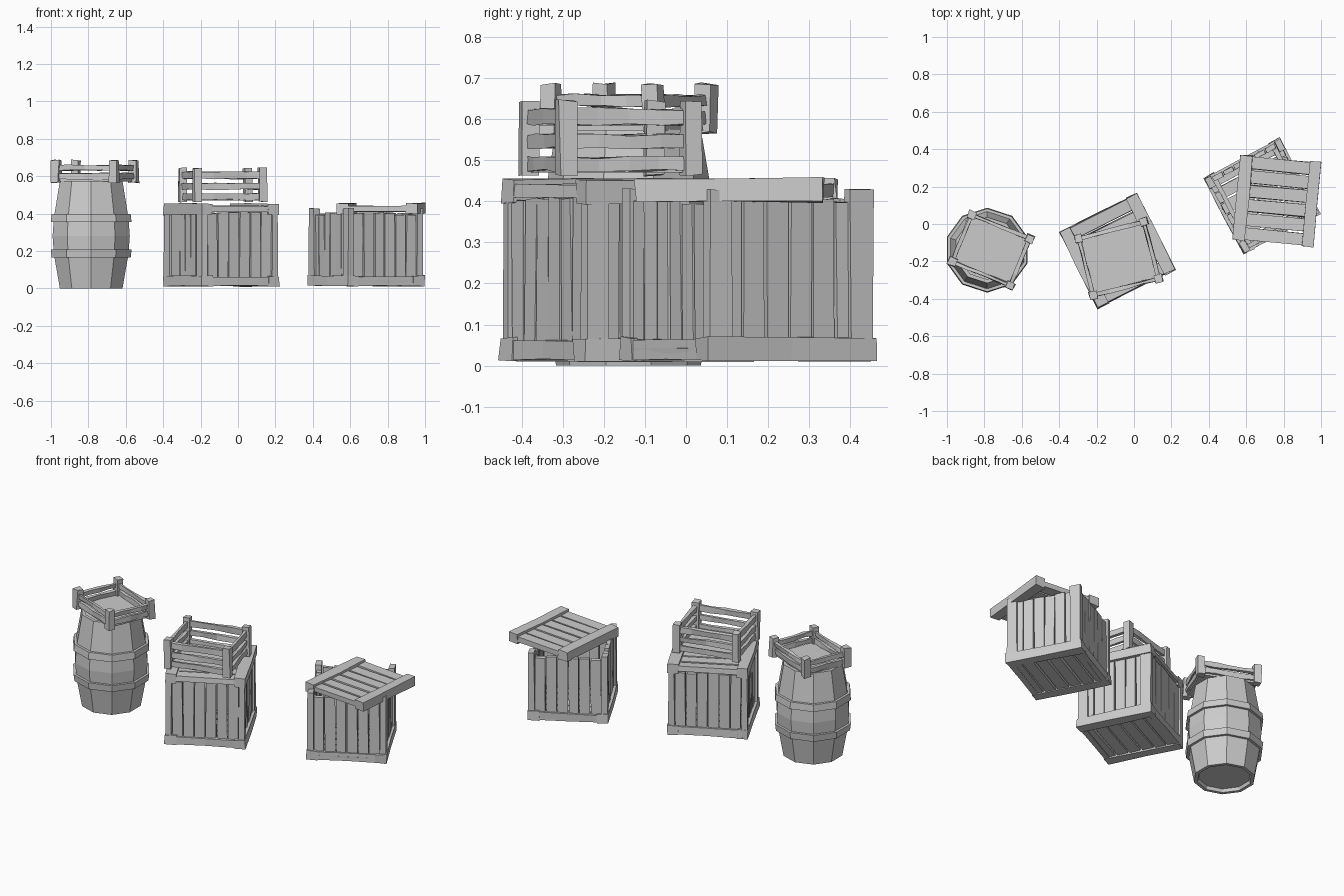
import bpy, bmesh, math, random
from mathutils import Matrix, Vector

if "Cube" in bpy.data.objects:
    bpy.data.objects.remove(bpy.data.objects["Cube"])

random.seed(4)


def board(bm, lo, hi, jit=0.003, segs=1):
    """Box from lo to hi, cut along its longest axis, with rough-hewn corners."""
    ax = max(range(3), key=lambda i: hi[i] - lo[i])
    u, v = (ax + 1) % 3, (ax + 2) % 3
    rings = []
    for s in range(segs + 1):
        ring = []
        for a, b in ((0, 0), (1, 0), (1, 1), (0, 1)):
            p = Vector()
            p[ax] = lo[ax] + (hi[ax] - lo[ax]) * s / segs
            p[u] = (lo, hi)[a][u]
            p[v] = (lo, hi)[b][v]
            p += Vector([random.uniform(-jit, jit) for _ in range(3)])
            ring.append(bm.verts.new(p))
        rings.append(ring)
    bm.faces.new(rings[0][::-1])
    bm.faces.new(rings[-1])
    for r0, r1 in zip(rings, rings[1:]):
        for i in range(4):
            j = (i + 1) % 4
            bm.faces.new((r0[i], r0[j], r1[j], r1[i]))


def finish(name, bm, loc=(0, 0, 0), deg=0):
    bmesh.ops.recalc_face_normals(bm, faces=bm.faces)
    me = bpy.data.meshes.new(name)
    bm.to_mesh(me)
    bm.free()
    ob = bpy.data.objects.new(name, me)
    ob.matrix_world = Matrix.Translation(loc) @ Matrix.Rotation(math.radians(deg), 4, 'Z')
    bpy.context.collection.objects.link(ob)
    return ob


def panel(name, loc, deg, z0, z1, hx, hy, p0, p1):
    """Lid or floor: two edge rails along y with planks between them."""
    bm = bmesh.new()
    rw, n = 0.065, 6
    for s in (-1, 1):
        xs = sorted((s * hx, s * (hx - rw)))
        board(bm, (xs[0], -hy, z0), (xs[1], hy, z1), 0.004, 2)
    w = 2 * hy / n
    for i in range(n):
        y = -hy + i * w
        board(bm, (-hx + 0.02, y + 0.005, p0), (hx - 0.02, y + w - 0.005, p1))
    return finish(name, bm, loc, deg)


def crate(name, loc, deg, top, post_top):
    """Crate walls: corner posts and vertical planks, plus a floor panel."""
    h = 0.228
    bm = bmesh.new()
    for sx in (-1, 1):
        for sy in (-1, 1):
            xs = sorted((sx * h, sx * (h - 0.035)))
            ys = sorted((sy * (h - 0.003), sy * (h - 0.065)))
            board(bm, (xs[0], ys[0], 0.02), (xs[1], ys[1], post_top))
    n, span, inn, out = 6, 0.192, 0.19, 0.216
    w = 2 * span / n
    for s in (-1, 1):
        a, b = sorted((s * inn, s * out))
        for i in range(n):
            t = -span + i * w
            z = top + random.uniform(-0.008, 0.004)
            board(bm, (a, t + 0.003, 0.025), (b, t + w - 0.003, z))
            board(bm, (t + 0.003, a, 0.025), (t + w - 0.003, b, z))
        # lower edge rails on the plank ends
        a, b = sorted((s * 0.195, s * h))
        board(bm, (-0.2, a, 0.015), (0.2, b, 0.062), 0.003, 2)
    finish(name + "_walls", bm, loc, deg)
    panel(name + "_floor", loc, deg, 0.012, 0.068, 0.232, 0.231, 0.018, 0.045)


def tray(name, loc, deg, hx, hy, height, slats):
    """Slatted tray: four posts, rows of wavy slats and a thin bottom."""
    bm = bmesh.new()
    p = 0.021
    for sx in (-1, 1):
        for sy in (-1, 1):
            board(bm, (sx * hx - p, sy * hy - p, 0), (sx * hx + p, sy * hy + p, height), 0.004)
    for z0, z1 in slats:
        for s in (-1, 1):
            board(bm, (-hx, s * hy - 0.009, z0), (hx, s * hy + 0.009, z1), 0.004, 4)
            board(bm, (s * hx - 0.009, -hy, z0), (s * hx + 0.009, hy, z1), 0.004, 4)
    board(bm, (-hx, -hy, 0.006), (hx, hy, 0.018), 0)
    return finish(name, bm, loc, deg)


def lathe(name, profile, loc, sides=10, closed=False):
    bm = bmesh.new()
    rings = []
    for r, z in profile:
        ring = []
        for i in range(sides):
            a = math.pi / 2 + 2 * math.pi * i / sides
            ring.append(bm.verts.new((r * math.cos(a), r * math.sin(a), z)))
        rings.append(ring)
    pairs = list(zip(rings, rings[1:]))
    if closed:
        pairs.append((rings[-1], rings[0]))
    else:
        bm.faces.new(rings[0])
        bm.faces.new(rings[-1])
    for r0, r1 in pairs:
        for i in range(sides):
            j = (i + 1) % sides
            bm.faces.new((r0[i], r0[j], r1[j], r1[i]))
    return finish(name, bm, loc)


# Barrel with recessed ends and two hoops
barrel = (-0.785, -0.14, 0)
lathe("barrel_body", [(0.15, 0.02), (0.156, 0), (0.176, 0), (0.21, 0.185), (0.217, 0.28),
                      (0.21, 0.375), (0.176, 0.575), (0.156, 0.575), (0.158, 0.555)], barrel)
for name, z in (("lower_hoop", 0.165), ("upper_hoop", 0.355)):
    r0, r1 = (0.222, 0.227) if z < 0.28 else (0.227, 0.222)
    lathe(name, [(0.2, z), (r0, z), (r1, z + 0.042), (0.2, z + 0.042)], barrel, closed=True)
tray("barrel_tray", (-0.765, -0.14, 0.566), -22.5, 0.168, 0.135, 0.12,
     [(0.02, 0.05), (0.065, 0.092)])

# Closed crate with a tray on its lid
mid = (-0.09, -0.143, 0)
crate("closed_crate", mid, 26.8, 0.405, 0.41)
panel("closed_lid", mid, 26.8, 0.395, 0.453, 0.232, 0.228, 0.41, 0.44)
tray("crate_tray", (-0.082, -0.185, 0.464), 14.4, 0.18, 0.157, 0.18,
     [(0.01, 0.042), (0.066, 0.098), (0.122, 0.16)])

# Open crate with a loose lid lying askew
crate("open_crate", (0.684, 0.15, 0), 28, 0.402, 0.428)
lid = panel("loose_lid", (0.766, 0.123, 0), -5.5, 0.398, 0.456, 0.217, 0.228, 0.41, 0.44)
